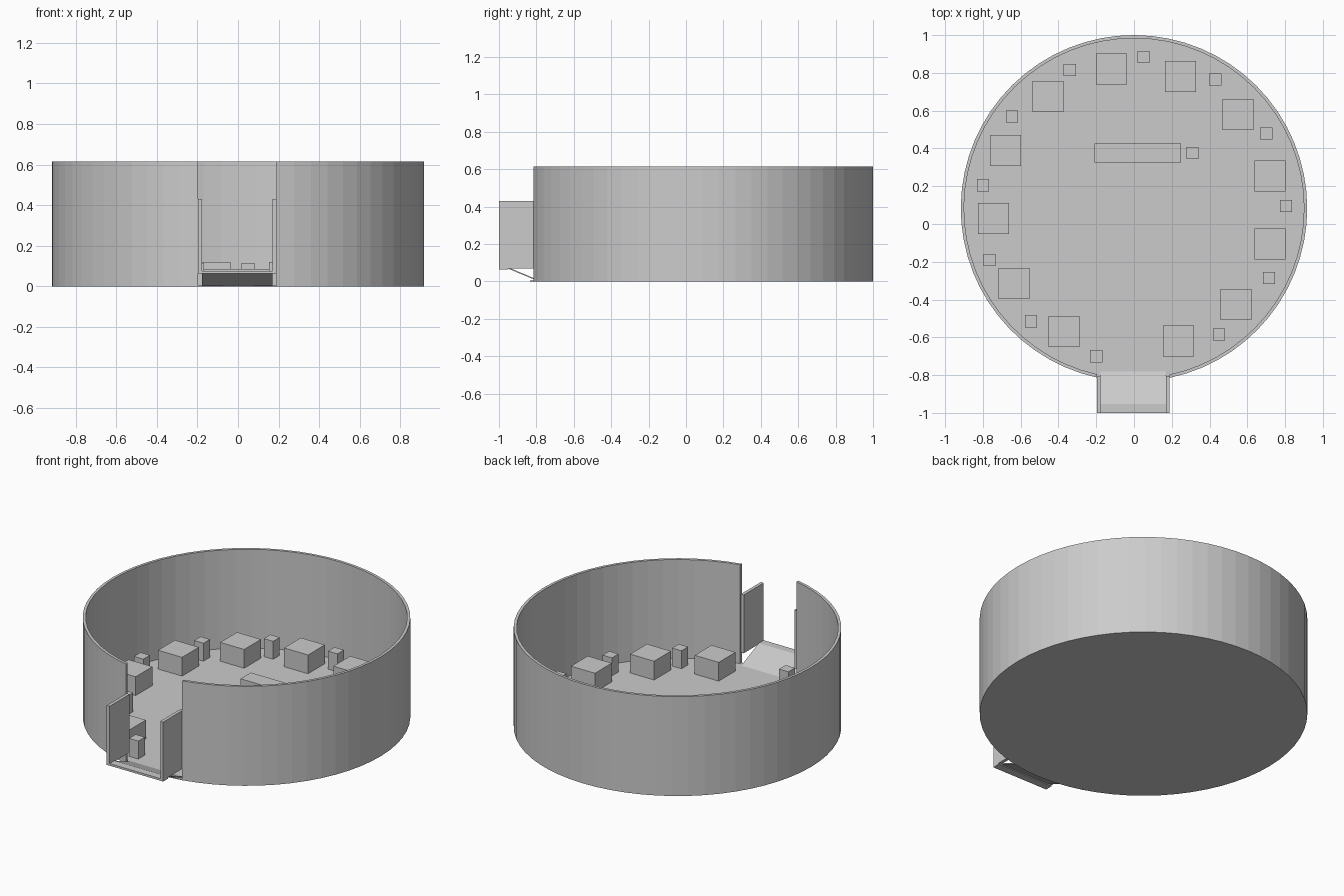
import bpy
import bmesh
import math

default_cube = bpy.data.objects.get("Cube")
if default_cube:
    bpy.data.objects.remove(default_cube, do_unlink=True)

# One plain grey for everything
grey = bpy.data.materials.new("plain grey")
grey.use_nodes = True
color = (0.6, 0.6, 0.6, 1)
grey.diffuse_color = color
grey.node_tree.nodes["Principled BSDF"].inputs["Base Color"].default_value = color

CENTRE_Y = 0.083
RADIUS = 0.917
INNER = 0.9
WALL_HEIGHT = 0.614
FLOOR = 0.004
GAP_LEFT, GAP_RIGHT = 0.189, -0.197


def finish(name, bm):
    bmesh.ops.recalc_face_normals(bm, faces=bm.faces)
    mesh = bpy.data.meshes.new(name)
    bm.to_mesh(mesh)
    bm.free()
    mesh.materials.append(grey)
    obj = bpy.data.objects.new(name, mesh)
    bpy.context.collection.objects.link(obj)
    return obj


def box(name, low, high):
    bm = bmesh.new()
    bmesh.ops.create_cube(bm, size=1)
    for v in bm.verts:
        v.co = [h if c > 0 else l for c, l, h in zip(v.co, low, high)]
    return finish(name, bm)


def block(name, x, y, width, depth, top):
    return box(name, (x - width / 2, y - depth / 2, 0.001),
               (x + width / 2, y + depth / 2, top))


def extrude(name, outline, direction):
    bm = bmesh.new()
    face = bm.faces.new([bm.verts.new(p) for p in outline])
    moved = bmesh.ops.extrude_face_region(bm, geom=[face], use_keep_orig=True)["geom"]
    verts = [g for g in moved if isinstance(g, bmesh.types.BMVert)]
    bmesh.ops.translate(bm, verts=verts, vec=direction)
    return finish(name, bm)


def arc(radius, steps):
    # Points counter-clockwise from the left jamb round the back to the right jamb
    start = -math.pi / 2 + math.asin(GAP_LEFT / radius)
    end = 1.5 * math.pi + math.asin(GAP_RIGHT / radius)
    angles = [start + (end - start) * i / steps for i in range(steps + 1)]
    return [(radius * math.cos(a), CENTRE_Y + radius * math.sin(a)) for a in angles]


# Round outer wall with a doorway at the front
STEPS = 60
bm = bmesh.new()
rings = []
for radius, z in ((RADIUS, 0), (RADIUS, WALL_HEIGHT), (INNER, WALL_HEIGHT), (INNER, 0)):
    rings.append([bm.verts.new((x, y, z)) for x, y in arc(radius, STEPS)])
for k in range(4):
    a, b = rings[k], rings[(k + 1) % 4]
    for i in range(STEPS):
        bm.faces.new((a[i], a[i + 1], b[i + 1], b[i]))
for i in (0, STEPS):
    bm.faces.new([ring[i] for ring in rings])
finish("outer_wall", bm)

# Thin round floor
bm = bmesh.new()
bmesh.ops.create_cone(bm, cap_ends=True, segments=64, radius1=RADIUS - 0.001,
                      radius2=RADIUS - 0.001, depth=FLOOR)
bmesh.ops.translate(bm, verts=bm.verts, vec=(0, CENTRE_Y, FLOOR / 2))
finish("floor", bm)

# Entrance: two side panels, sill and ramp down to the floor
JAMB = 0.02
SILL_TOP = 0.076
box("entrance_panel_left", (GAP_LEFT - JAMB, -1, 0.07), (GAP_LEFT, -0.805, 0.43))
box("entrance_panel_right", (GAP_RIGHT, -1, 0.07), (GAP_RIGHT + JAMB, -0.805, 0.43))
box("entrance_sill", (GAP_RIGHT, -1, 0.063), (GAP_LEFT, -0.953, SILL_TOP))
ramp_right = GAP_RIGHT + JAMB
extrude("entrance_ramp",
        [(ramp_right, -0.953, SILL_TOP), (ramp_right, -0.78, FLOOR),
         (ramp_right, -0.79, 0.001), (ramp_right, -0.953, SILL_TOP - 0.007)],
        (GAP_LEFT - JAMB - ramp_right, 0, 0))

# Large blocks around the floor
large_blocks = [(-0.12, 0.82), (0.245, 0.78), (-0.455, 0.675), (0.55, 0.58),
                (-0.68, 0.39), (0.72, 0.255), (-0.745, 0.03), (0.72, -0.105),
                (-0.635, -0.315), (0.54, -0.425), (-0.37, -0.57), (0.235, -0.62)]
for x, y in large_blocks:
    block("large_block", x, y, 0.164, 0.164, 0.12)

# Small blocks between them
small_blocks = [(-0.34, 0.815), (0.05, 0.885), (0.43, 0.765), (-0.645, 0.57),
                (0.7, 0.48), (-0.8, 0.205), (0.805, 0.095), (-0.765, -0.19),
                (0.715, -0.285), (-0.545, -0.515), (0.45, -0.585), (-0.2, -0.7),
                (0.31, 0.375)]
for x, y in small_blocks:
    block("small_block", x, y, 0.064, 0.064, 0.115)

# Long low counter near the middle
block("counter", 0.02, 0.375, 0.46, 0.1, 0.085)
